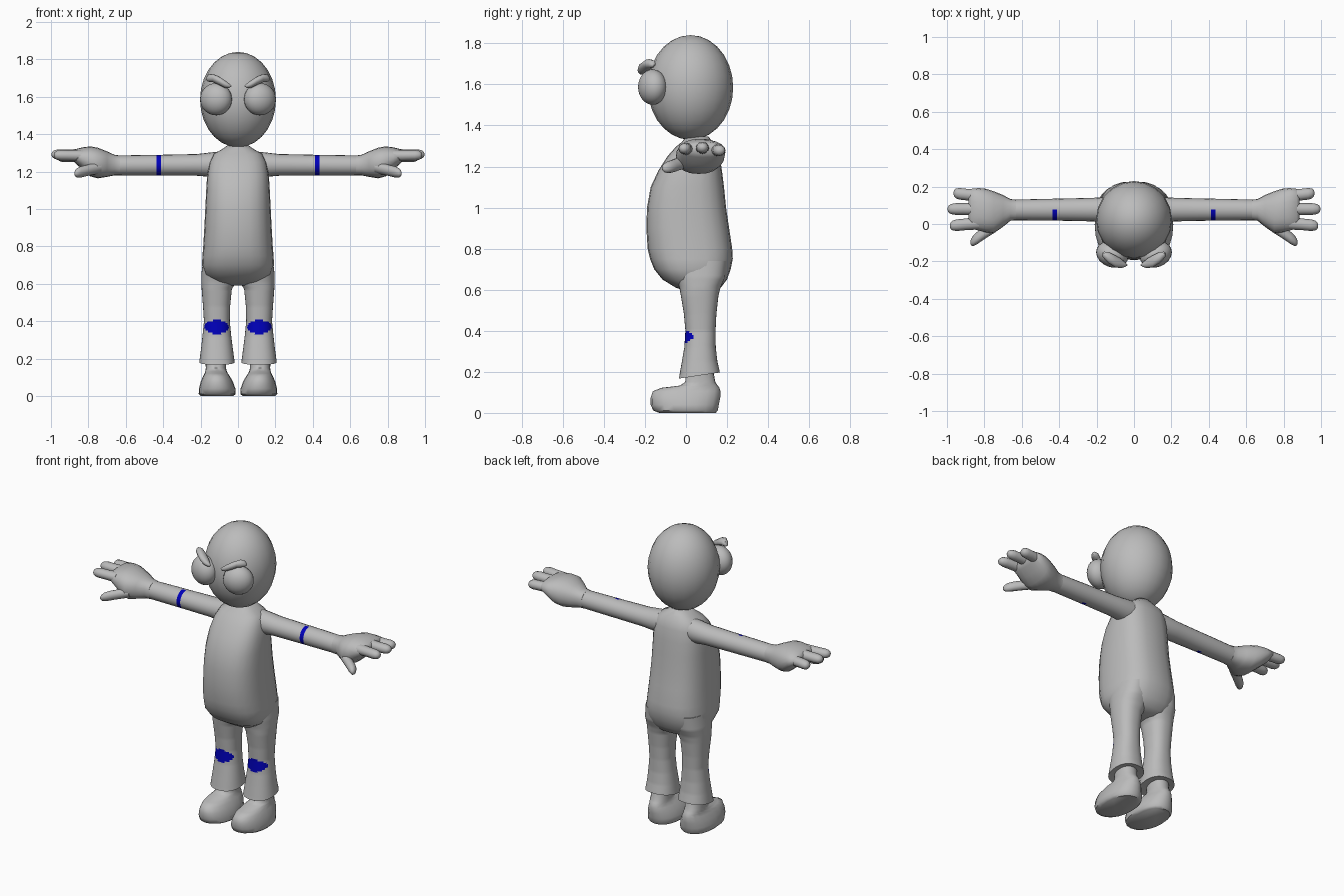
import bpy, bmesh, math
from mathutils import Matrix, Vector


def material(name, rgb):
    m = bpy.data.materials.new(name)
    m.diffuse_color = (*rgb, 1)
    return m


GREY = material("plain_grey", (0.5, 0.5, 0.5))
BLUE = material("deep_blue", (0.0, 0.0, 0.5))


def finish(name, bm, mirror=False, blue_rule=None, angle=50):
    """Turn a bmesh into a smooth object, optionally mirrored in x."""
    bmesh.ops.recalc_face_normals(bm, faces=bm.faces)
    if blue_rule:
        for f in bm.faces:
            f.material_index = int(blue_rule(f.calc_center_median()))
    me = bpy.data.meshes.new(name)
    bm.to_mesh(me)
    bm.free()
    me.materials.append(GREY)
    me.materials.append(BLUE)
    me.shade_smooth()
    me.set_sharp_from_angle(angle=math.radians(angle))
    ob = bpy.data.objects.new(name, me)
    bpy.context.collection.objects.link(ob)
    if mirror:
        ob.modifiers.new("mirror", "MIRROR").use_mirror_merge = False
    return ob


def add_loft(bm, rings, axis="z", n=20, power=2.0, step=None):
    """Rings are (position, a0, a1, b0, b1): a,b = x,y for axis z, or y,z for axis x."""
    if step:
        fine = [rings[0]]
        for p, q in zip(rings, rings[1:]):
            k = max(1, round(abs(q[0] - p[0]) / step))
            fine += [[u + (v - u) * i / k for u, v in zip(p, q)] for i in range(1, k + 1)]
        rings = fine
    loops = []
    for t, a0, a1, b0, b1 in rings:
        loop = []
        for i in range(n):
            th = 2 * math.pi * i / n
            c, s = math.cos(th), math.sin(th)
            a = (a0 + a1) / 2 + (a1 - a0) / 2 * math.copysign(abs(c) ** (2 / power), c)
            b = (b0 + b1) / 2 + (b1 - b0) / 2 * math.copysign(abs(s) ** (2 / power), s)
            loop.append(bm.verts.new((a, b, t) if axis == "z" else (t, a, b)))
        loops.append(loop)
    for p, q in zip(loops, loops[1:]):
        for i in range(n):
            j = (i + 1) % n
            bm.faces.new((p[i], p[j], q[j], q[i]))
    bm.faces.new(loops[0])
    bm.faces.new(loops[-1])


def add_ball(bm, centre, size, turn=0, u=20, v=14):
    mat = Matrix.Translation(centre) @ Matrix.Rotation(turn, 4, "Z") @ Matrix.Diagonal((*size, 1))
    bmesh.ops.create_uvsphere(bm, u_segments=u, v_segments=v, radius=1, matrix=mat)


# head and bulging eyes
bm = bmesh.new()
add_ball(bm, (0, 0.022, 1.585), (0.203, 0.208, 0.255))
finish("head", bm)
bm = bmesh.new()
add_ball(bm, (0.117, -0.163, 1.587), (0.088, 0.068, 0.086), math.radians(22))
finish("eyes", bm, mirror=True)

# slanted eyebrows
bm = bmesh.new()
add_loft(bm, [(0.036, -0.222, -0.216, 1.655, 1.661), (0.048, -0.23, -0.205, 1.647, 1.672),
              (0.07, -0.236, -0.185, 1.648, 1.688), (0.10, -0.232, -0.168, 1.662, 1.708),
              (0.135, -0.21, -0.15, 1.679, 1.723), (0.16, -0.185, -0.148, 1.681, 1.718),
              (0.171, -0.17, -0.155, 1.69, 1.70)], "x", 12)
finish("eyebrows", bm, mirror=True)

# torso with round belly
bm = bmesh.new()
add_loft(bm, [(0.59, -0.09, 0.09, 0.01, 0.13), (0.61, -0.135, 0.135, -0.05, 0.17),
              (0.65, -0.175, 0.175, -0.115, 0.2), (0.70, -0.193, 0.193, -0.155, 0.218),
              (0.75, -0.19, 0.19, -0.175, 0.228), (0.80, -0.186, 0.186, -0.187, 0.225),
              (0.90, -0.18, 0.18, -0.193, 0.21), (1.0, -0.175, 0.175, -0.19, 0.195),
              (1.1, -0.17, 0.17, -0.172, 0.185), (1.18, -0.165, 0.165, -0.135, 0.175),
              (1.25, -0.152, 0.152, -0.09, 0.165), (1.295, -0.13, 0.13, -0.05, 0.15),
              (1.32, -0.085, 0.085, -0.02, 0.13), (1.345, -0.05, 0.05, 0.0, 0.11)],
         n=24, power=2.6)
finish("torso", bm)

# arms with blue bands on the front half
bm = bmesh.new()
add_loft(bm, [(0.08, 0.01, 0.14, 1.17, 1.31), (0.15, 0.01, 0.143, 1.172, 1.302),
              (0.22, 0.014, 0.14, 1.178, 1.294), (0.412, 0.018, 0.135, 1.179, 1.29),
              (0.437, 0.018, 0.135, 1.179, 1.29), (0.66, 0.02, 0.13, 1.18, 1.286)], "x", 20)
finish("arms", bm, mirror=True,
       blue_rule=lambda c: 0.412 < c.x < 0.437 and c.y < 0.076)

# palms
bm = bmesh.new()
add_loft(bm, [(0.63, 0.02, 0.13, 1.181, 1.286), (0.66, 0.018, 0.133, 1.18, 1.29),
              (0.70, -0.015, 0.155, 1.172, 1.308), (0.75, -0.05, 0.175, 1.164, 1.328),
              (0.79, -0.045, 0.188, 1.175, 1.335), (0.83, -0.035, 0.192, 1.21, 1.33),
              (0.87, -0.025, 0.188, 1.245, 1.32), (0.885, 0.0, 0.165, 1.265, 1.305)],
         "x", 20, 2.3)
finish("palms", bm, mirror=True)

# fingers and thumbs: start, end, radius
digits = [((0.83, 0.15, 1.28), (0.965, 0.165, 1.278), 0.031),
          ((0.83, 0.08, 1.29), (0.997, 0.08, 1.292), 0.031),
          ((0.83, 0.005, 1.285), (0.985, -0.01, 1.288), 0.031),
          ((0.73, 0.0, 1.225), (0.875, -0.1, 1.19), 0.033)]
bm = bmesh.new()
for start, end, r in digits:
    a, b = Vector(start), Vector(end)
    rings = []
    for f, k in [(0, 1.1), (0.5, 1), (0.75, 1), (0.9, 0.85), (0.97, 0.55), (1, 0.2)]:
        p = a.lerp(b, f)
        rings.append((p.x, p.y - r * k, p.y + r * k, p.z - r * k * 0.9, p.z + r * k * 0.9))
    add_loft(bm, rings, "x", 12)
finish("fingers", bm, mirror=True)

# trouser legs with flared, tilted cuffs and blue knee patches
bm = bmesh.new()
add_loft(bm, [(0.74, 0.01, 0.185, -0.06, 0.2), (0.66, 0.008, 0.195, -0.045, 0.19),
              (0.61, 0.012, 0.196, -0.032, 0.168), (0.57, 0.033, 0.194, -0.025, 0.158),
              (0.48, 0.042, 0.187, -0.01, 0.148), (0.40, 0.044, 0.182, -0.003, 0.144),
              (0.32, 0.036, 0.19, -0.008, 0.145), (0.25, 0.027, 0.198, -0.02, 0.153),
              (0.182, 0.018, 0.207, -0.035, 0.165), (0.188, 0.06, 0.172, 0.005, 0.13)],
         n=48, power=2.3, step=0.01)
for v in bm.verts:
    if v.co.z < 0.25:
        v.co.z += 0.15 * (v.co.y - 0.065) * min(1, (0.25 - v.co.z) / 0.06)
finish("trouser_legs", bm, mirror=True,
       blue_rule=lambda c: c.y < 0.045 and
       ((c.x - 0.114) / 0.066) ** 2 + ((c.z - 0.37) / 0.037) ** 2 < 1)

# shoes and ankles
bm = bmesh.new()
add_loft(bm, [(0.0, 0.025, 0.198, -0.13, 0.145), (0.012, 0.012, 0.21, -0.16, 0.155),
              (0.04, 0.014, 0.209, -0.172, 0.16), (0.075, 0.026, 0.2, -0.172, 0.167),
              (0.105, 0.043, 0.187, -0.162, 0.168), (0.122, 0.055, 0.178, -0.12, 0.163),
              (0.133, 0.06, 0.175, -0.03, 0.155), (0.15, 0.064, 0.172, -0.004, 0.143),
              (0.21, 0.06, 0.175, 0.0, 0.132)], n=20, power=2.2)
finish("shoes", bm, mirror=True)
